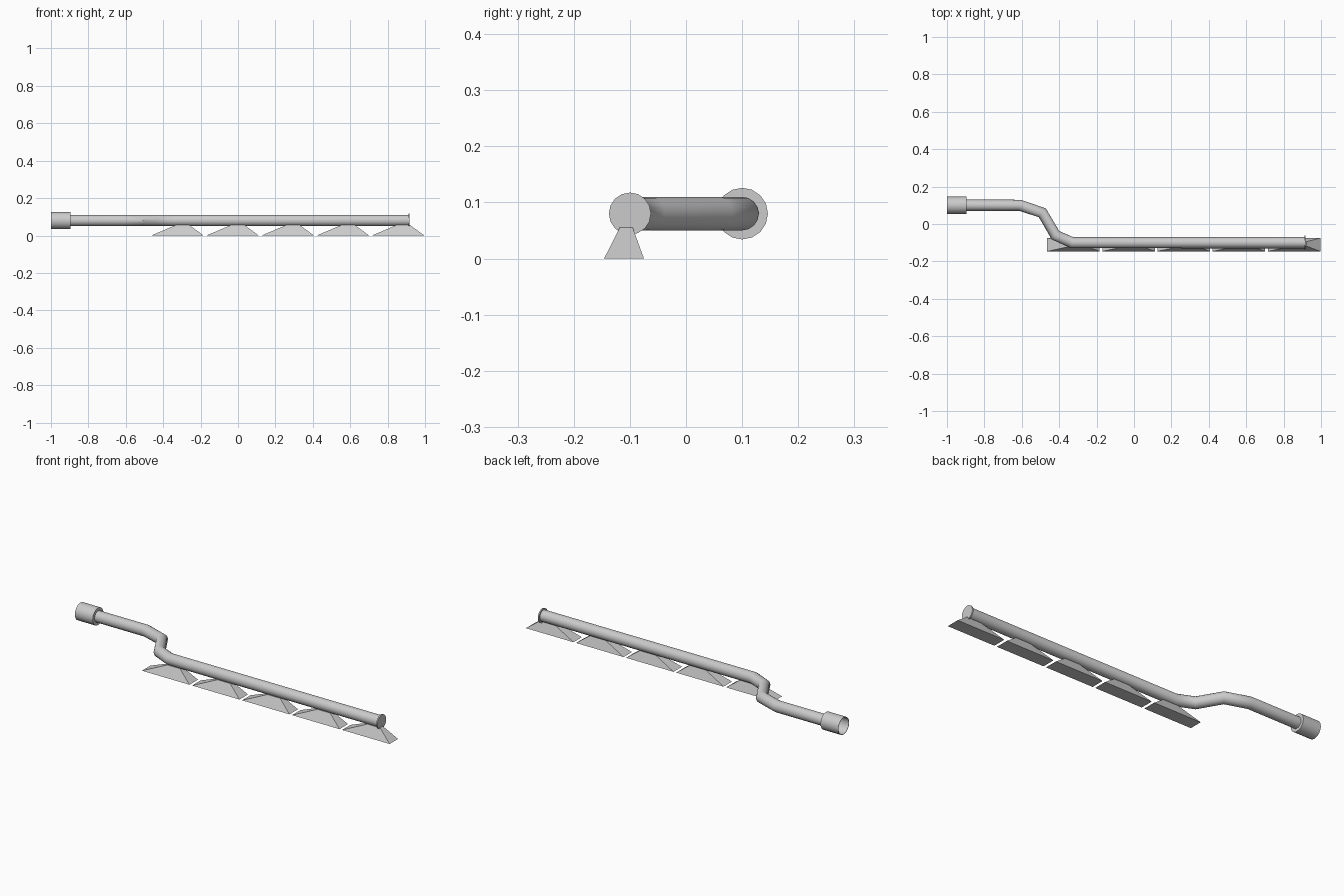
import bpy, bmesh, math
from mathutils import Vector

if "Cube" in bpy.data.objects:
    bpy.data.objects.remove(bpy.data.objects["Cube"])

Z = 0.08  # height of the pipe axis


def finish(bm, name, smooth=True):
    bmesh.ops.recalc_face_normals(bm, faces=bm.faces)
    me = bpy.data.meshes.new(name)
    bm.to_mesh(me)
    bm.free()
    ob = bpy.data.objects.new(name, me)
    bpy.context.collection.objects.link(ob)
    if smooth:
        bpy.ops.object.select_all(action='DESELECT')
        ob.select_set(True)
        bpy.context.view_layer.objects.active = ob
        bpy.ops.object.shade_smooth_by_angle(angle=math.radians(40))
    return ob


def bridge(bm, a, b):
    n = len(a)
    for i in range(n):
        bm.faces.new((a[i], a[(i + 1) % n], b[(i + 1) % n], b[i]))


def lathe_x(name, y, profile, n=16, closed=False):
    """Rings of (x, radius) joined along x; closed also joins last to first."""
    bm = bmesh.new()
    rings = [[bm.verts.new((x, y + r * math.cos(math.tau * i / n),
                            Z + r * math.sin(math.tau * i / n))) for i in range(n)]
             for x, r in profile]
    for a, b in zip(rings, rings[1:]):
        bridge(bm, a, b)
    if closed:
        bridge(bm, rings[-1], rings[0])
    else:
        bm.faces.new(rings[0])
        bm.faces.new(rings[-1])
    return finish(bm, name)


# offset feed pipe, swept along a bent path
path = [Vector(p) for p in ((-0.92, 0.1, Z), (-0.61, 0.1, Z), (-0.49, 0.06, Z),
                            (-0.42, -0.06, Z), (-0.33, -0.1, Z), (0.915, -0.1, Z))]
bm = bmesh.new()
rings = []
for k, p in enumerate(path):
    d0 = (p - path[max(k - 1, 0)]).normalized()
    d1 = (path[min(k + 1, len(path) - 1)] - p).normalized()
    t = (d0 + d1).normalized()
    side = Vector((-t.y, t.x, 0))
    rings.append([bm.verts.new(p + 0.03 * (side * math.cos(a) + Vector((0, 0, math.sin(a)))))
                  for a in (math.tau * i / 16 for i in range(16))])
for a, b in zip(rings, rings[1:]):
    bridge(bm, a, b)
bm.faces.new(rings[0])
bm.faces.new(rings[-1])
finish(bm, "feed_pipe")

# hollow coupling at the inlet, thin cap at the far end
lathe_x("inlet_coupling", 0.1, [(-1, 0.046), (-0.895, 0.046), (-0.895, 0.029),
                                (-0.92, 0.029), (-0.92, 0.044), (-1, 0.044)], closed=True)
lathe_x("end_cap", -0.1, [(0.911, 0.0375), (0.918, 0.0375)])

# row of flared nozzles under the pipe
for i in range(5):
    cx = -0.324 + 0.295 * i
    bm = bmesh.new()
    low = [bm.verts.new((cx + x, y, 0)) for x, y in
           ((-0.14, -0.146), (0.14, -0.146), (0.14, -0.075), (-0.14, -0.075))]
    top = [bm.verts.new((cx + x, y, 0.055)) for x, y in
           ((-0.01, -0.118), (0.065, -0.118), (0.065, -0.095), (-0.01, -0.095))]
    bridge(bm, low, top)
    bm.faces.new(low)
    bm.faces.new(top)
    finish(bm, "nozzle_%d" % (i + 1), smooth=False)
